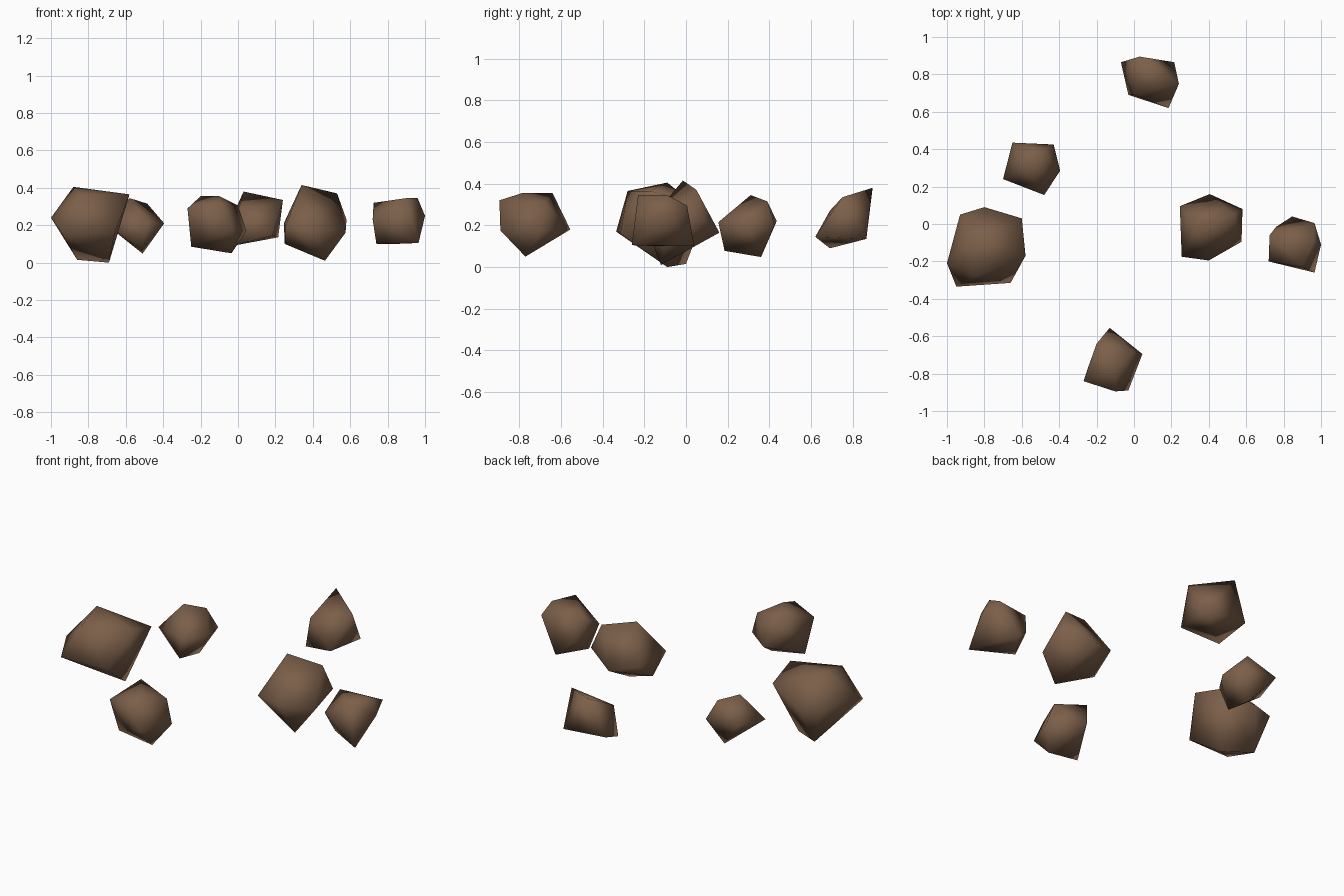
import bpy
import bmesh

# One brown stone colour for all rocks
stone = bpy.data.materials.new("brown_stone")
stone.diffuse_color = (0.20, 0.115, 0.067, 1.0)


def rock(name, corners):
    """Chipped boulder: the convex hull around a few corner points."""
    bm = bmesh.new()
    for c in corners:
        bm.verts.new(c)
    hull = bmesh.ops.convex_hull(bm, input=bm.verts[:])
    inner = [v for v in hull["geom_interior"] if isinstance(v, bmesh.types.BMVert)]
    bmesh.ops.delete(bm, geom=inner, context='VERTS')
    bmesh.ops.recalc_face_normals(bm, faces=bm.faces[:])
    for f in bm.faces:
        f.smooth = True
    mesh = bpy.data.meshes.new(name)
    bm.to_mesh(mesh)
    bm.free()
    mesh.materials.append(stone)
    obj = bpy.data.objects.new(name, mesh)
    bpy.context.collection.objects.link(obj)
    return obj


# Largest rock, on the left
rock("large_left_rock", [
    (-1.0, -.21, .24), (-.93, .05, .25), (-.8, .09, .25), (-.6, .03, .31),
    (-.58, -.17, .365), (-.66, -.315, .16), (-.95, -.335, .17),
    (-.85, -.28, .365), (-.88, -.09, .405), (-.69, -.09, 0), (-.86, 0, .015)])

# Small rock, back left
rock("back_left_rock", [
    (-.7, .24, .2), (-.65, .435, .22), (-.58, .31, .345), (-.485, .39, .315),
    (-.43, .425, .2), (-.395, .285, .21), (-.48, .155, .215),
    (-.51, .36, .048), (-.52, .185, .078)])

# Front rock
rock("front_rock", [
    (-.27, -.84, .29), (-.2, -.64, .355), (-.1, -.785, .355), (0, -.68, .305),
    (-.1, -.895, .32), (-.03, -.89, .175), (.045, -.695, .17),
    (-.035, -.77, .05), (-.25, -.78, .085), (-.13, -.555, .18)])

# Pointed rock at the back
rock("back_rock", [
    (.03, .895, .38), (.24, .75, .335), (.215, .865, .135), (.185, .62, .145),
    (-.03, .69, .09), (0, .69, .27), (-.07, .865, .16)])

# Middle rock, right of centre
rock("middle_rock", [
    (.34, -.015, .415), (.53, .05, .37), (.58, .08, .23), (.405, .16, .165),
    (.245, .095, .21), (.25, -.04, .1), (.255, -.175, .2), (.4, -.195, .2),
    (.575, -.095, .16), (.465, -.12, .01)])

# Small rock, far right
rock("right_rock", [
    (.72, -.2, .23), (.725, -.06, .32), (.9, -.23, .345), (.96, -.09, .345),
    (.965, .005, .295), (1.0, -.11, .25), (.965, -.26, .105),
    (.845, .04, .1), (.76, -.015, .18), (.74, -.13, .1)])
